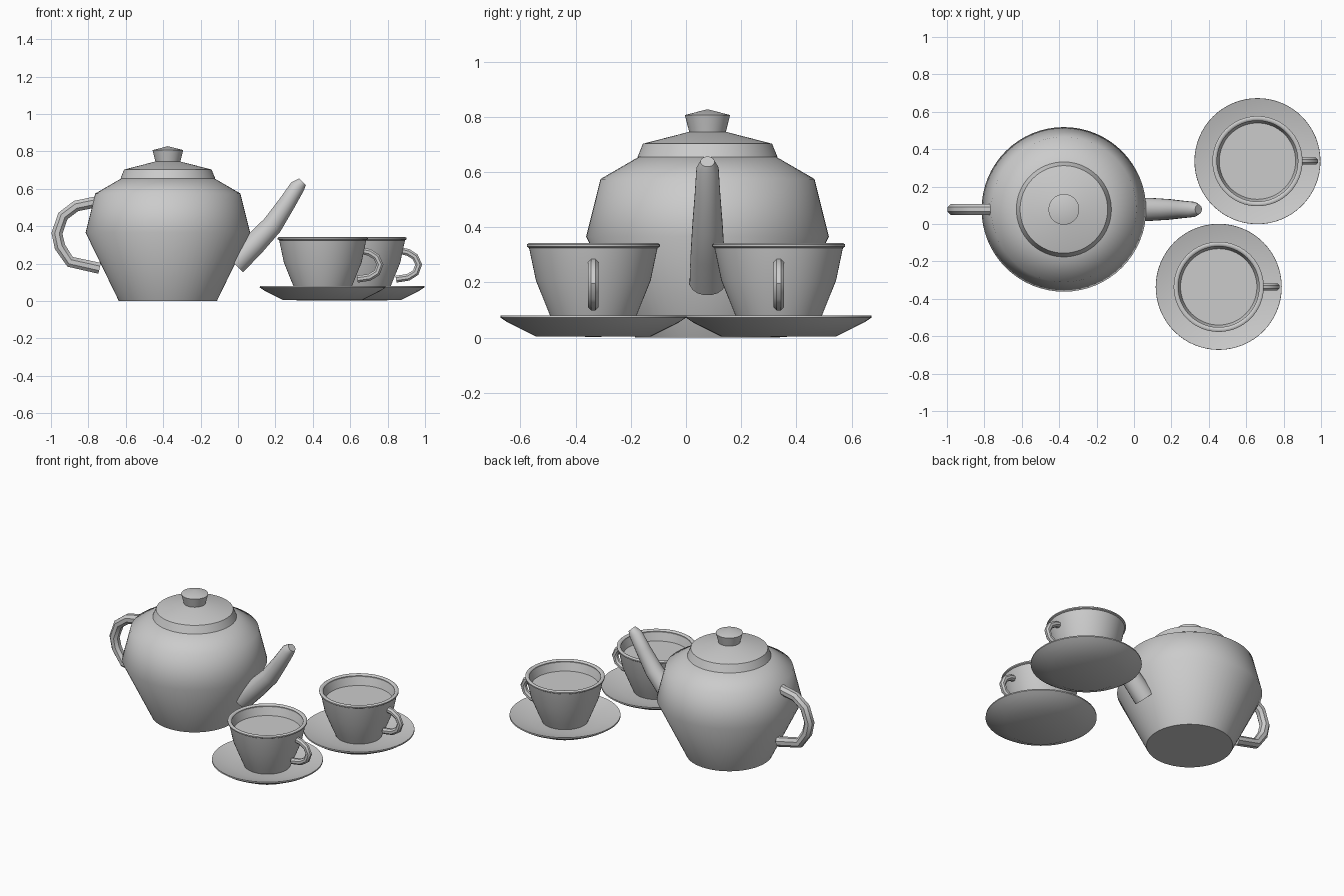
import bpy, bmesh
from math import sin, cos, pi, radians
from mathutils import Vector

if "Cube" in bpy.data.objects:
    bpy.data.objects.remove(bpy.data.objects["Cube"])


def finish(name, bm, angle):
    bmesh.ops.remove_doubles(bm, verts=bm.verts, dist=1e-5)
    bmesh.ops.recalc_face_normals(bm, faces=bm.faces)
    me = bpy.data.meshes.new(name)
    bm.to_mesh(me)
    bm.free()
    ob = bpy.data.objects.new(name, me)
    bpy.context.collection.objects.link(ob)
    bpy.ops.object.select_all(action='DESELECT')
    ob.select_set(True)
    bpy.context.view_layer.objects.active = ob
    bpy.ops.object.shade_smooth_by_angle(angle=radians(angle))
    return ob


def lathe(name, profile, x, y, angle=50, n=64):
    """Revolve (radius, z) points about a vertical axis at x, y."""
    bm = bmesh.new()
    vs = [bm.verts.new((x + r, y, z)) for r, z in profile]
    es = [bm.edges.new(p) for p in zip(vs, vs[1:])]
    bmesh.ops.spin(bm, geom=vs + es, cent=(x, y, 0), axis=(0, 0, 1),
                   angle=2 * pi, steps=n, use_merge=True)
    return finish(name, bm, angle)


def tube(name, path, x, y, sides, angle):
    """Sweep rings along (x, z, radius) points in the xz plane, closed at both ends."""
    bm = bmesh.new()
    pts = [Vector((x + px, y, pz)) for px, pz, _ in path]
    rings = []
    for i, p in enumerate(pts):
        a, b = pts[max(i - 1, 0)], pts[min(i + 1, len(pts) - 1)]
        d = (b - a).normalized()
        side, up = Vector((0, 1, 0)), Vector((-d.z, 0, d.x))
        ring = []
        for k in range(sides):
            t = 2 * pi * (k + 0.5) / sides
            ring.append(bm.verts.new(p + path[i][2] * (side * cos(t) + up * sin(t))))
        rings.append(ring)
    for r0, r1 in zip(rings, rings[1:]):
        for k in range(sides):
            j = (k + 1) % sides
            bm.faces.new((r0[k], r0[j], r1[j], r1[k]))
    bm.faces.new(rings[0])
    bm.faces.new(rings[-1])
    return finish(name, bm, angle)


# Teapot
TX, TY = -0.375, 0.078
lathe("teapot_body", [(0, 0), (0.262, 0), (0.44, 0.366), (0.388, 0.575),
                      (0.25, 0.655), (0, 0.655)], TX, TY)
lathe("teapot_lid", [(0, 0.652), (0.254, 0.654), (0.234, 0.703),
                     (0.067, 0.746), (0, 0.746)], TX, TY, 40)
lathe("lid_knob", [(0, 0.744), (0.066, 0.744), (0.082, 0.807), (0, 0.828)], TX, TY, 40)
tube("teapot_spout", [(-0.018, 0.2, 0.066), (0.09, 0.307, 0.062), (0.183, 0.405, 0.056),
                      (0.26, 0.52, 0.047), (0.318, 0.612, 0.041), (0.345, 0.638, 0.026)],
     0, TY, 16, 50)
tube("teapot_handle", [(h[0], h[1], 0.032) for h in
                       [(-0.74, 0.534), (-0.866, 0.508), (-0.936, 0.455), (-0.968, 0.362),
                        (-0.952, 0.29), (-0.898, 0.21), (-0.74, 0.175)]], 0, TY, 8, 40)

# Two cups on saucers
for label, cx, cy in (("front", 0.453, -0.336), ("back", 0.66, 0.336)):
    lathe(label + "_saucer", [(0, 0.003), (0.21, 0.005), (0.31, 0.055), (0.337, 0.073),
                              (0.336, 0.081), (0.21, 0.045), (0, 0.04)], cx, cy)
    lathe(label + "_cup", [(0, 0.042), (0.14, 0.042), (0.158, 0.083), (0.208, 0.207),
                           (0.233, 0.326), (0.222, 0.335), (0.204, 0.275), (0, 0.275)],
          cx, cy)
    # Rolled lip
    lathe(label + "_cup_rim", [(0.233, 0.325), (0.241, 0.33), (0.241, 0.338), (0.234, 0.343),
                               (0.222, 0.342), (0.216, 0.335), (0.218, 0.325), (0.233, 0.325)],
          cx, cy)
    tube(label + "_cup_handle", [(h[0], h[1], 0.02) for h in
                                 [(0.205, 0.27), (0.25, 0.26), (0.287, 0.236), (0.306, 0.195),
                                  (0.29, 0.152), (0.25, 0.127), (0.185, 0.117)]],
         cx, cy, 8, 40)
